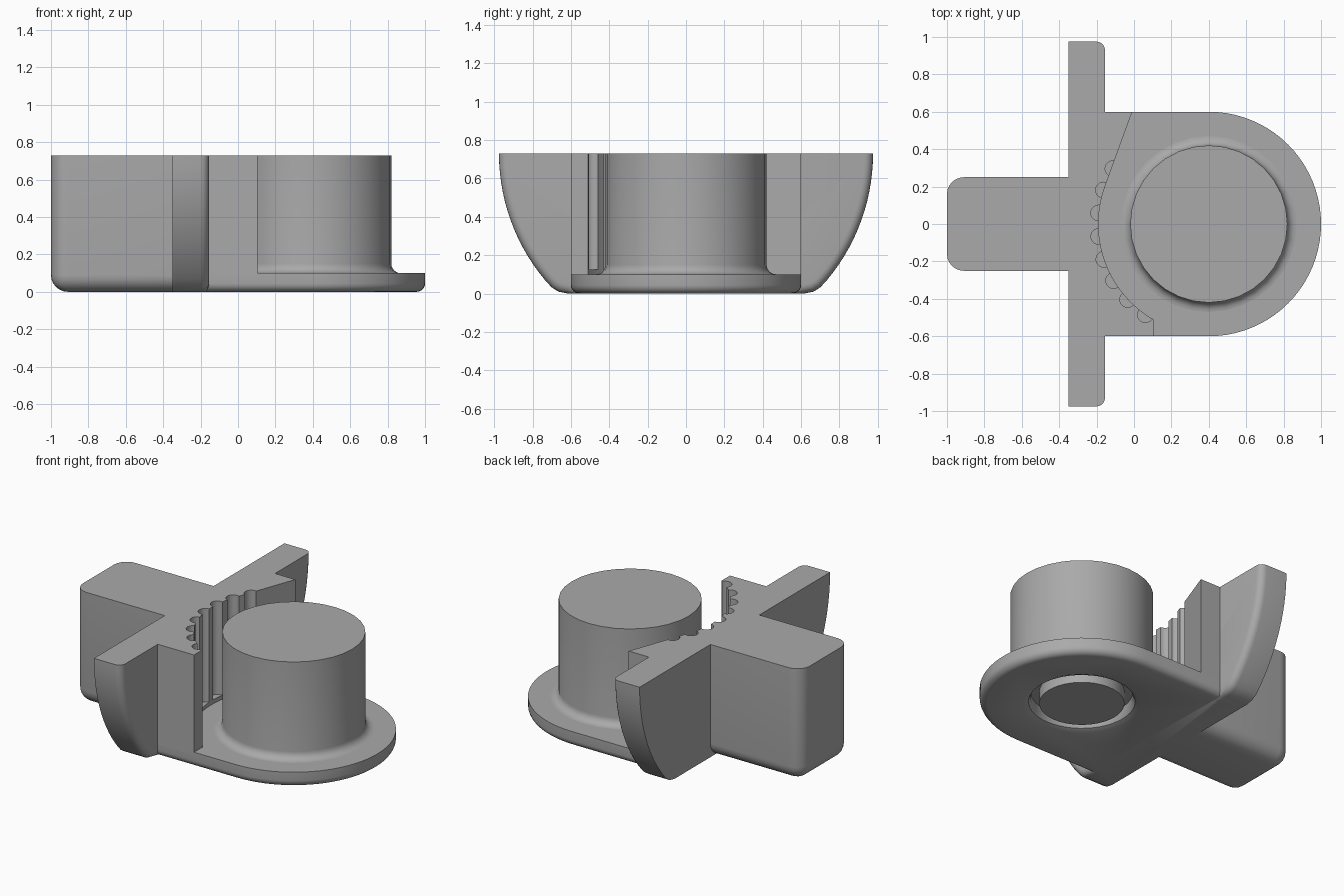
import bpy, bmesh, math
from mathutils import Vector, Matrix

if "Cube" in bpy.data.objects:
    bpy.data.objects.remove(bpy.data.objects["Cube"])

TOP, PLATE = 0.73, 0.1
POST_X = 0.4

grey = bpy.data.materials.new("plain_grey")
grey.use_nodes = True
colour = (0.4, 0.4, 0.4, 1)
grey.diffuse_color = colour
grey.node_tree.nodes["Principled BSDF"].inputs["Base Color"].default_value = colour


def finish(name, bm):
    bmesh.ops.recalc_face_normals(bm, faces=bm.faces)
    mesh = bpy.data.meshes.new(name)
    bm.to_mesh(mesh)
    bm.free()
    mesh.materials.append(grey)
    obj = bpy.data.objects.new(name, mesh)
    bpy.context.collection.objects.link(obj)
    return obj


def prism(points, offset):
    """Extrude a closed outline along an offset."""
    bm = bmesh.new()
    face = bm.faces.new([bm.verts.new(p) for p in points])
    out = bmesh.ops.extrude_face_region(bm, geom=[face])
    moved = [v for v in out["geom"] if isinstance(v, bmesh.types.BMVert)]
    bmesh.ops.translate(bm, verts=moved, vec=offset)
    bmesh.ops.recalc_face_normals(bm, faces=bm.faces)
    return bm


def box(x0, x1, y, z0, z1):
    return prism([(x0, -y, z0), (x1, -y, z0), (x1, y, z0), (x0, y, z0)], (0, 0, z1 - z0))


def bevel(bm, test, width, segments=6):
    edges = [e for e in bm.edges if test(*(v.co for v in e.verts))]
    bmesh.ops.bevel(bm, geom=edges, offset=width, segments=segments,
                    profile=0.5, affect='EDGES', clamp_overlap=True)


def lathe(name, profile, steps):
    """Spin (radius, height) points around the post axis."""
    bm = bmesh.new()
    verts = [bm.verts.new((POST_X + r, 0, z)) for r, z in profile]
    edges = [bm.edges.new(pair) for pair in zip(verts, verts[1:])]
    bmesh.ops.spin(bm, geom=verts + edges, cent=(POST_X, 0, 0), axis=(0, 0, 1),
                   angle=math.tau, steps=steps, use_duplicate=False)
    bmesh.ops.remove_doubles(bm, verts=bm.verts, dist=1e-4)
    return finish(name, bm)


def polar(radius, degrees, z):
    a = math.radians(degrees)
    return Vector((POST_X + radius * math.cos(a), radius * math.sin(a), z))


def cut(obj, *cutters):
    bpy.context.view_layer.objects.active = obj
    for cutter in cutters:
        mod = obj.modifiers.new("cut", 'BOOLEAN')
        mod.operation, mod.solver, mod.object = 'DIFFERENCE', 'EXACT', cutter
        bpy.ops.object.modifier_apply(modifier=mod.name)


# Base plate: straight sides and a round nose, with a rounded lower rim
outline = [(-0.3, -0.6, 0)] + [polar(0.6, -90 + i * 180 / 40, 0) for i in range(41)] + [(-0.3, 0.6, 0)]
bm = prism(outline, (0, 0, PLATE))
bevel(bm, lambda a, b: max(a.z, b.z) < 0.01 and max(a.x, b.x) > -0.29, 0.045)
base_plate = finish("base_plate", bm)

# Post with a fillet at its foot
fillet = [(0.47 - 0.05 * math.sin(t), 0.15 - 0.05 * math.cos(t))
          for t in (i * math.pi / 12 for i in range(7))]
post = lathe("post", [(0.47, 0.09)] + fillet + [(0.42, TOP), (0, TOP)], 32)

# Rear stem with rounded end corners and lower edges
bm = box(-1, -0.35, 0.25, 0, TOP)
bevel(bm, lambda a, b: (max(a.x, b.x) < -0.99 or max(a.z, b.z) < 0.01)
      and min(a.z, b.z) < 0.01 and min(a.x, b.x) < -0.99, 0.09)
stem = finish("rear_stem", bm)

# Cross wing: bowed sides running into a rounded underside
R = 1.027
side = [(0.975 - R + R * math.cos(t), TOP - R * math.sin(t))
        for t in (i * 0.698 / 14 for i in range(15))]
side += [(0.70, 0.032), (0.665, 0.01), (0.615, 0)]
points = [(-0.35, y, z) for y, z in side] + [(-0.35, -y, z) for y, z in reversed(side)]
bm = prism(points, (0.195, 0, 0))
bevel(bm, lambda a, b: min(a.x, b.x) > -0.16 and min(abs(a.y), abs(b.y)) > 0.61
      and a.y * b.y > 0 and abs(a.z - b.z) > 1e-4, 0.045, 5)
wing = finish("cross_wing", bm)

# Jaw block between the wing and the post
jaw = finish("jaw_block", box(-0.155, 0.105, 0.6, 0.08, TOP))

# Cutter for the curved jaw opening
cavity = [polar(0.59, 160 + i * 4, PLATE) for i in range(21)]
cavity += [(1.2, cavity[-1].y, PLATE), (1.2, 0.75, PLATE), (0.045, 0.75, PLATE)]
opening = finish("opening_cutter", prism(cavity, (0, 0, 1)))

# Cutter for the row of grip notches
bm = bmesh.new()
for i in range(8):
    bmesh.ops.create_cone(bm, cap_ends=True, segments=20, radius1=0.042, radius2=0.042, depth=1,
                          matrix=Matrix.Translation(polar(0.592, 150 + i * 12.15, 0.625)))
notches = finish("notch_cutter", bm)

cut(jaw, opening, notches)
cut(wing, opening, notches)

# Ring groove under the plate
groove = lathe("groove_cutter", [(0.25, -0.05), (0.25, 0.08), (0.3, 0.08), (0.3, 0.04),
                                 (0.313, 0.013), (0.345, 0), (0.345, -0.05), (0.25, -0.05)], 48)
cut(base_plate, groove)

for helper in (opening, notches, groove):
    bpy.data.objects.remove(helper)

for obj in (base_plate, post, stem, wing, jaw):
    bpy.ops.object.select_all(action='DESELECT')
    obj.select_set(True)
    bpy.context.view_layer.objects.active = obj
    bpy.ops.object.shade_smooth_by_angle(angle=math.radians(32))
